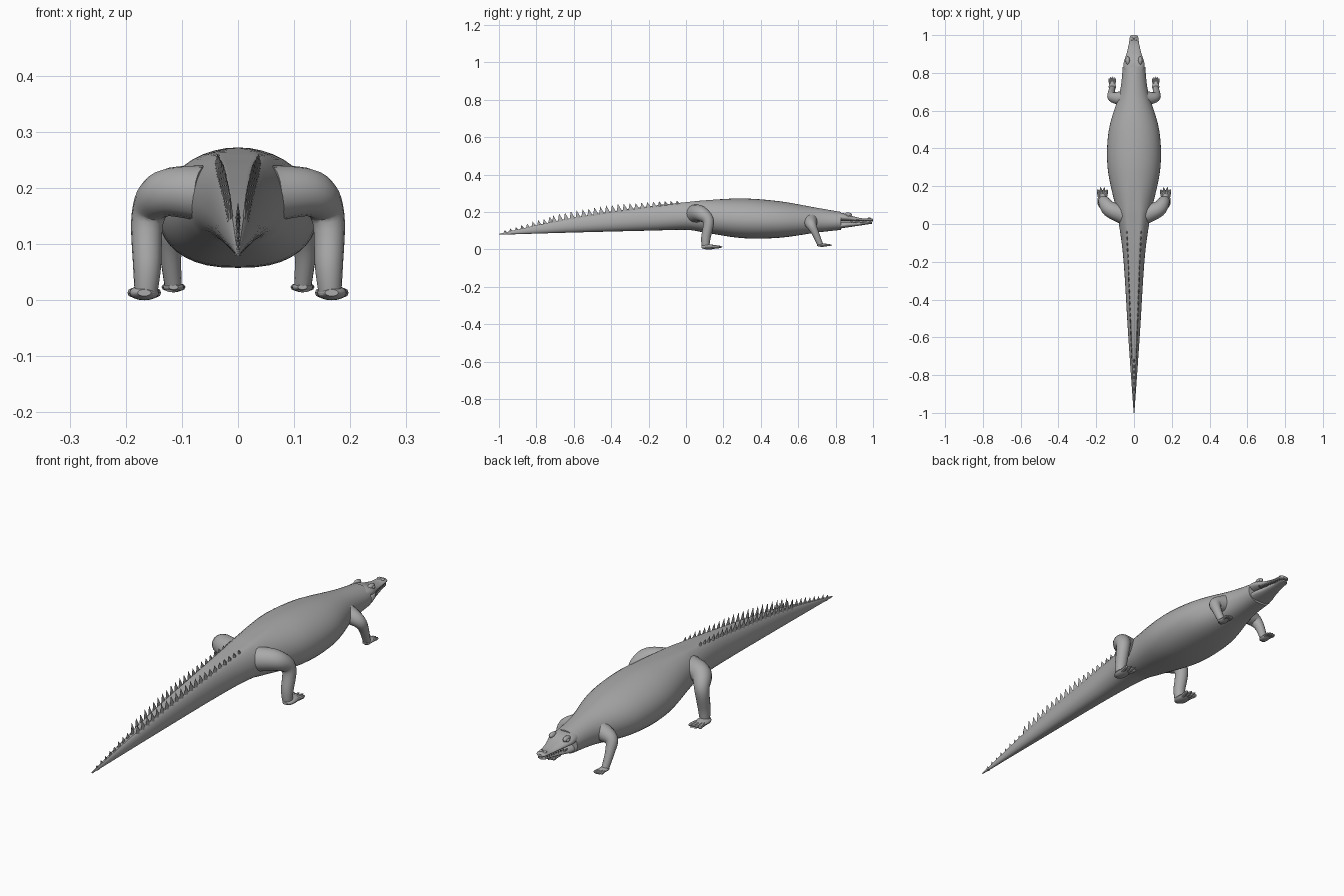
import bpy, bmesh, math
from mathutils import Vector

cube = bpy.data.objects.get("Cube")
if cube:
    bpy.data.objects.remove(cube, do_unlink=True)

GREY = (.4, .4, .4, 1)
hide = bpy.data.materials.new("grey hide")
hide.use_nodes = True
hide.diffuse_color = GREY
hide.node_tree.nodes["Principled BSDF"].inputs["Base Color"].default_value = GREY


def add_object(name, bm, mirror=False):
    bmesh.ops.recalc_face_normals(bm, faces=bm.faces)
    mesh = bpy.data.meshes.new(name)
    bm.to_mesh(mesh)
    bm.free()
    mesh.materials.append(hide)
    mesh.shade_smooth()
    mesh.set_sharp_from_angle(angle=math.radians(40))
    obj = bpy.data.objects.new(name, mesh)
    bpy.context.collection.objects.link(obj)
    if mirror:
        obj.modifiers.new("Mirror", "MIRROR")


def smooth_path(keys, steps=6):
    """Catmull-Rom interpolation of tuples."""
    path = []
    last = len(keys) - 1
    for i in range(last):
        before, start, end, after = (Vector(keys[min(max(k, 0), last)])
                                     for k in range(i - 1, i + 3))
        tangent_in = (end - before) / 2
        tangent_out = (after - start) / 2
        for step in range(steps):
            t = step / steps
            ease = t * t * (3 - 2 * t)
            path.append(start.lerp(end, ease)
                        + tangent_in * t * (1 - t) ** 2
                        - tangent_out * t * t * (1 - t))
    return path + [Vector(keys[last])]


def skin_rings(bm, rings):
    loops = [[bm.verts.new(co) for co in ring] for ring in rings]
    for near, far in zip(loops, loops[1:]):
        for i in range(len(near)):
            bm.faces.new((near[i - 1], near[i], far[i], far[i - 1]))
    bm.faces.new(loops[0])
    bm.faces.new(loops[-1])


def circle(sides):
    angles = [math.tau * i / sides for i in range(sides)]
    return [(math.cos(a), math.sin(a)) for a in angles]


def hull(name, keys, cut_rule):
    """Loft along y; keys hold y, half width, bottom and top; the cut flattens the back."""
    rings = []
    for y, width, bottom, top in smooth_path(keys):
        middle = bottom + (top - bottom) * .45
        cut = cut_rule(y)
        ring = []
        for c, s in circle(40):
            if s > 0:
                z = middle + (top - middle) * min(s, cut) / cut
            else:
                z = middle + (middle - bottom) * s
                c = math.copysign(abs(c) ** .8, c)
            ring.append((width * c, y, z))
        rings.append(ring)
    bm = bmesh.new()
    skin_rings(bm, rings)
    add_object(name, bm)


def tube(bm, keys, flat=1, sides=16):
    """Round limb along keys of x, y, z and radius."""
    path = smooth_path(keys)
    centres = [p.to_3d() for p in path]
    tangent = centres[1] - centres[0]
    side = tangent.orthogonal().normalized()
    rings = []
    for i, centre in enumerate(centres):
        turned = centres[min(i + 1, len(centres) - 1)] - centres[max(i - 1, 0)]
        side = tangent.rotation_difference(turned) @ side
        tangent = turned
        up = tangent.cross(side).normalized()
        ring = []
        for c, s in circle(sides):
            offset = (side * c + up * s) * path[i].w
            offset.z *= flat
            ring.append(centre + offset)
        rings.append(ring)
    skin_rings(bm, rings)


def ball(bm, centre, size):
    verts = bmesh.ops.create_uvsphere(bm, u_segments=16, v_segments=10, radius=1)["verts"]
    bmesh.ops.scale(bm, vec=size, verts=verts)
    bmesh.ops.translate(bm, vec=centre, verts=verts)


def spike(bm, base, tip, width, length, sides=4):
    base = Vector(base)
    ring = [bm.verts.new(base + Vector((width * c, length * s, 0))) for c, s in circle(sides)]
    point = bm.verts.new(tip)
    for i in range(sides):
        bm.faces.new((ring[i - 1], ring[i], point))
    bm.faces.new(ring)


# Tail, trunk and neck
BODY = [(-1, .002, .078, .083), (-.6, .03, .09, .17), (-.2, .055, .1, .23),
        (0, .08, .104, .252), (.1, .1, .09, .262), (.3, .14, .06, .272),
        (.5, .133, .062, .257), (.7, .075, .09, .222), (.83, .06, .104, .2)]
hull("body_and_tail", BODY, lambda y: min(1, max(.88, .88 + y / 2)))

# Head: the lower jaw follows the upper one under a thin mouth gap
UPPER = [(.8, .05, .15, .197), (.85, .055, .15, .192), (.9, .04, .15, .175),
         (.95, .028, .15, .165), (.99, .022, .15, .166), (1, .012, .15, .16)]
LOWER = [(y - .005, width * .9, .11 + (y - .82) * .15, .146) for y, width, *rest in UPPER]
hull("upper_jaw", UPPER, lambda y: .9)
hull("lower_jaw", LOWER, lambda y: .7)

# Brows, eyes and nostrils
bm = bmesh.new()
ball(bm, (.033, .865, .185), (.011, .022, .012))
ball(bm, (.041, .868, .183), (.007, .01, .007))
ball(bm, (.01, .98, .165), (.007, .01, .005))
add_object("eyes_and_nostrils", bm, mirror=True)

# Teeth along both jaws
bm = bmesh.new()
for i in range(9):
    t = i / 8
    x = .045 - .025 * math.sqrt(t)
    y = .88 + .1 * t
    spike(bm, (x, y, .153), (x, y, .141), .003, .003, sides=6)
    spike(bm, (x - .004, y + .006, .141), (x - .004, y + .006, .151), .003, .003, sides=6)
add_object("teeth", bm, mirror=True)

# Tail crest: two rows of spines that merge into a single row
profile = smooth_path(BODY, steps=20)


def crest_spine(bm, x, y, height):
    top = min(profile, key=lambda p: abs(p[0] - y)).w
    spike(bm, (x, y, top - .012), (x, y - .01, top + height), .006, .017)


bm = bmesh.new()
for i in range(22):
    t = i / 21
    crest_spine(bm, .037 - .024 * t, -.04 - .66 * t, .012 + .022 * min(1, t * 2))
add_object("paired_tail_spines", bm, mirror=True)

bm = bmesh.new()
for i in range(9):
    crest_spine(bm, 0, -.72 - .03 * i, .027 - .002 * i)
add_object("single_tail_spines", bm)


def foot(bm, ankle, size, toe_count):
    """Flat sole with a fan of clawed toes pointing forward."""
    ankle = Vector(ankle)

    def spot(x, y, radius):
        return (*(ankle + Vector((x, y, 0)) * size), radius * size)

    tube(bm, [spot(0, -.02, .012), spot(0, 0, .025), spot(0, .03, .026), spot(0, .055, .018)],
         flat=.5)
    for i in range(toe_count):
        fan = i / (toe_count - 1) - .5
        reach = .095 - .08 * fan * fan
        tube(bm, [spot(fan * .025, .03, .01), spot(fan * .045, .07, .008),
                  spot(fan * .06, reach, .001)], sides=8)


# Hind legs
bm = bmesh.new()
tube(bm, [(.06, .05, .19, .05), (.13, .08, .19, .042), (.16, .12, .15, .03),
          (.162, .106, .06, .025), (.164, .105, .01, .02)])
foot(bm, (.167, .103, .013), 1, 4)
add_object("hind_legs", bm, mirror=True)

# Front legs
bm = bmesh.new()
tube(bm, [(.06, .665, .15, .04), (.11, .67, .13, .028), (.12, .69, .09, .02),
          (.115, .72, .02, .015)])
foot(bm, (.115, .715, .023), .7, 5)
add_object("front_legs", bm, mirror=True)
